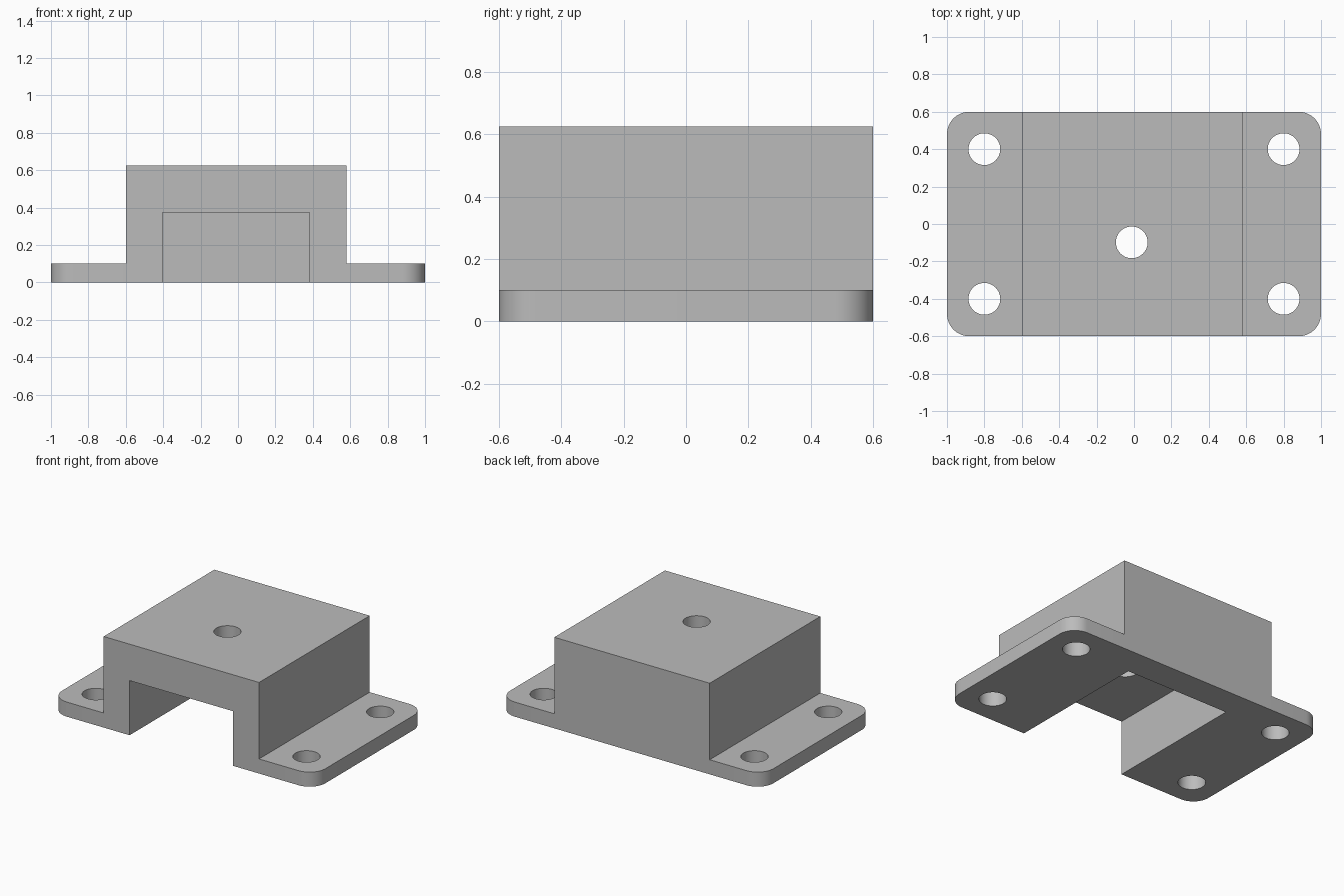
import bpy, bmesh
from math import cos, sin, pi, radians

cube = bpy.data.objects.get("Cube")
if cube:
    bpy.data.objects.remove(cube, do_unlink=True)

# One plain grey for the whole part
grey = bpy.data.materials.new("grey")
grey.use_nodes = True
COLOUR = (0.5, 0.5, 0.5, 1)
grey.diffuse_color = COLOUR
grey.node_tree.nodes["Principled BSDF"].inputs["Base Color"].default_value = COLOUR


def prism(name, outline, z0, z1):
    """Solid made by raising a flat outline from z0 to z1."""
    bm = bmesh.new()
    base = bm.faces.new([bm.verts.new((x, y, z0)) for x, y in outline])
    raised = bmesh.ops.extrude_face_region(bm, geom=[base])["geom"]
    verts = [v for v in raised if isinstance(v, bmesh.types.BMVert)]
    bmesh.ops.translate(bm, verts=verts, vec=(0, 0, z1 - z0))
    bmesh.ops.recalc_face_normals(bm, faces=bm.faces)
    mesh = bpy.data.meshes.new(name)
    bm.to_mesh(mesh)
    bm.free()
    mesh.materials.append(grey)
    obj = bpy.data.objects.new(name, mesh)
    bpy.context.collection.objects.link(obj)
    return obj


def rectangle(x0, x1, y0, y1):
    return [(x0, y0), (x1, y0), (x1, y1), (x0, y1)]


def circle(cx, cy, r, n=48):
    return [(cx + r * cos(2 * pi * i / n), cy + r * sin(2 * pi * i / n)) for i in range(n)]


def rounded_rectangle(hx, hy, r, steps=12):
    points = []
    for q, (sx, sy) in enumerate([(1, 1), (-1, 1), (-1, -1), (1, -1)]):
        for i in range(steps + 1):
            a = (q + i / steps) * pi / 2
            points.append((sx * (hx - r) + r * cos(a), sy * (hy - r) + r * sin(a)))
    return points


def combine(target, tool, operation):
    """Boolean the tool into the target, then discard the tool."""
    mod = target.modifiers.new(tool.name, "BOOLEAN")
    mod.object, mod.operation, mod.solver = tool, operation, "EXACT"
    bpy.context.view_layer.objects.active = target
    bpy.ops.object.modifier_apply(modifier=mod.name)
    bpy.data.objects.remove(tool, do_unlink=True)


# Flanged base plate with the raised housing block
housing = prism("mounting_housing", rounded_rectangle(1.0, 0.6, 0.12), 0, 0.1)
combine(housing, prism("block", rectangle(-0.6, 0.58, -0.6, 0.6), 0, 0.625), "UNION")

# Cavity open at the front and bottom, closed at the back
combine(housing, prism("cavity", rectangle(-0.403, 0.381, -0.8, 0.4), -0.2, 0.375), "DIFFERENCE")

# Four screw holes in the flanges and one hole through the roof
holes = [(sx * 0.8, sy * 0.4) for sx in (-1, 1) for sy in (-1, 1)] + [(-0.012, -0.098)]
for x, y in holes:
    combine(housing, prism("hole", circle(x, y, 0.085), -0.2, 0.9), "DIFFERENCE")

# Smooth the round walls, keep the machined edges sharp
bpy.ops.object.select_all(action="DESELECT")
housing.select_set(True)
bpy.context.view_layer.objects.active = housing
bpy.ops.object.shade_smooth_by_angle(angle=radians(30))
